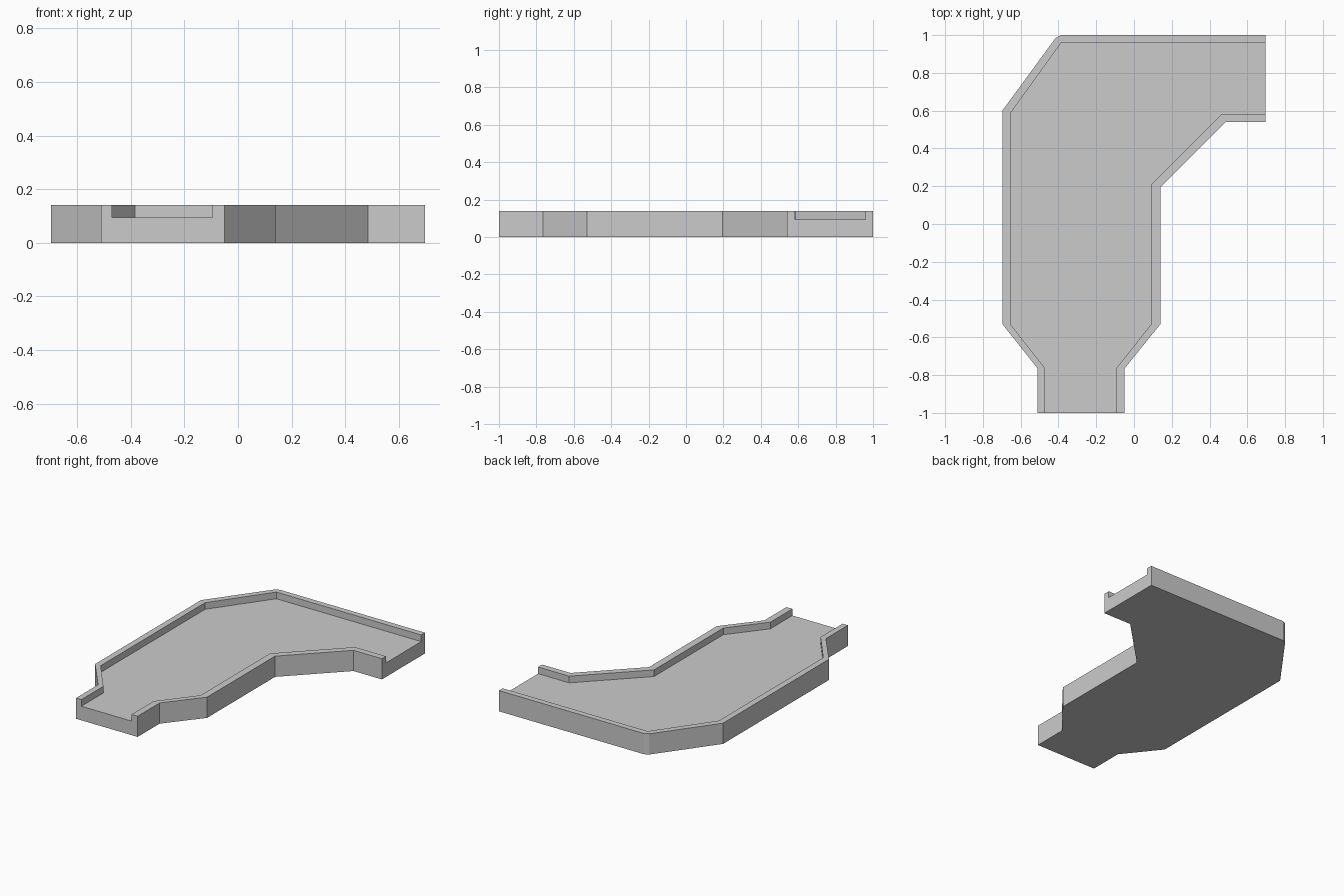
import bpy, bmesh, math

if "Cube" in bpy.data.objects:
    bpy.data.objects.remove(bpy.data.objects["Cube"])

FLOOR, TOP = 0.095, 0.14

# Matching stations along the channel: outer left, inner left, inner right, outer right
stations = [
    ((-0.51, -1.0), (-0.47, -1.0), (-0.095, -1.0), (-0.05, -1.0)),
    ((-0.51, -0.765), (-0.47, -0.765), (-0.095, -0.765), (-0.05, -0.765)),
    ((-0.697, -0.53), (-0.655, -0.53), (0.092, -0.53), (0.14, -0.53)),
    ((-0.697, 0.60), (-0.655, 0.585), (0.092, 0.21), (0.14, 0.195)),
    ((-0.415, 0.985), (-0.385, 0.96), (0.465, 0.583), (0.485, 0.54)),
    ((-0.385, 1.0), (-0.385, 0.96), (0.465, 0.583), (0.485, 0.54)),
    ((0.697, 1.0), (0.697, 0.96), (0.697, 0.583), (0.697, 0.54)),
]


def section(bm, ol, il, ir, outer):
    """U-shaped cross-section: solid floor with a low wall on each side."""
    pts = [(ol, 0), (ol, TOP), (il, TOP), (il, FLOOR),
           (ir, FLOOR), (ir, TOP), (outer, TOP), (outer, 0)]
    return [bm.verts.new((*p, z)) for p, z in pts]


# Loft the sections into one closed solid
bm = bmesh.new()
rings = [section(bm, *s) for s in stations]
for a, b in zip(rings, rings[1:]):
    for i in range(8):
        j = (i + 1) % 8
        bm.faces.new((a[i], a[j], b[j], b[i]))
bm.faces.new(rings[0])
bm.faces.new(rings[-1])

# Weld the repeated corner points and merge flat areas
bmesh.ops.remove_doubles(bm, verts=bm.verts[:], dist=0.0005)
bmesh.ops.recalc_face_normals(bm, faces=bm.faces[:])
bmesh.ops.dissolve_limit(bm, angle_limit=math.radians(0.5),
                         verts=bm.verts[:], edges=bm.edges[:])

mesh = bpy.data.meshes.new("walled_channel")
bm.to_mesh(mesh)
bm.free()
channel = bpy.data.objects.new("walled_channel", mesh)
bpy.context.collection.objects.link(channel)
